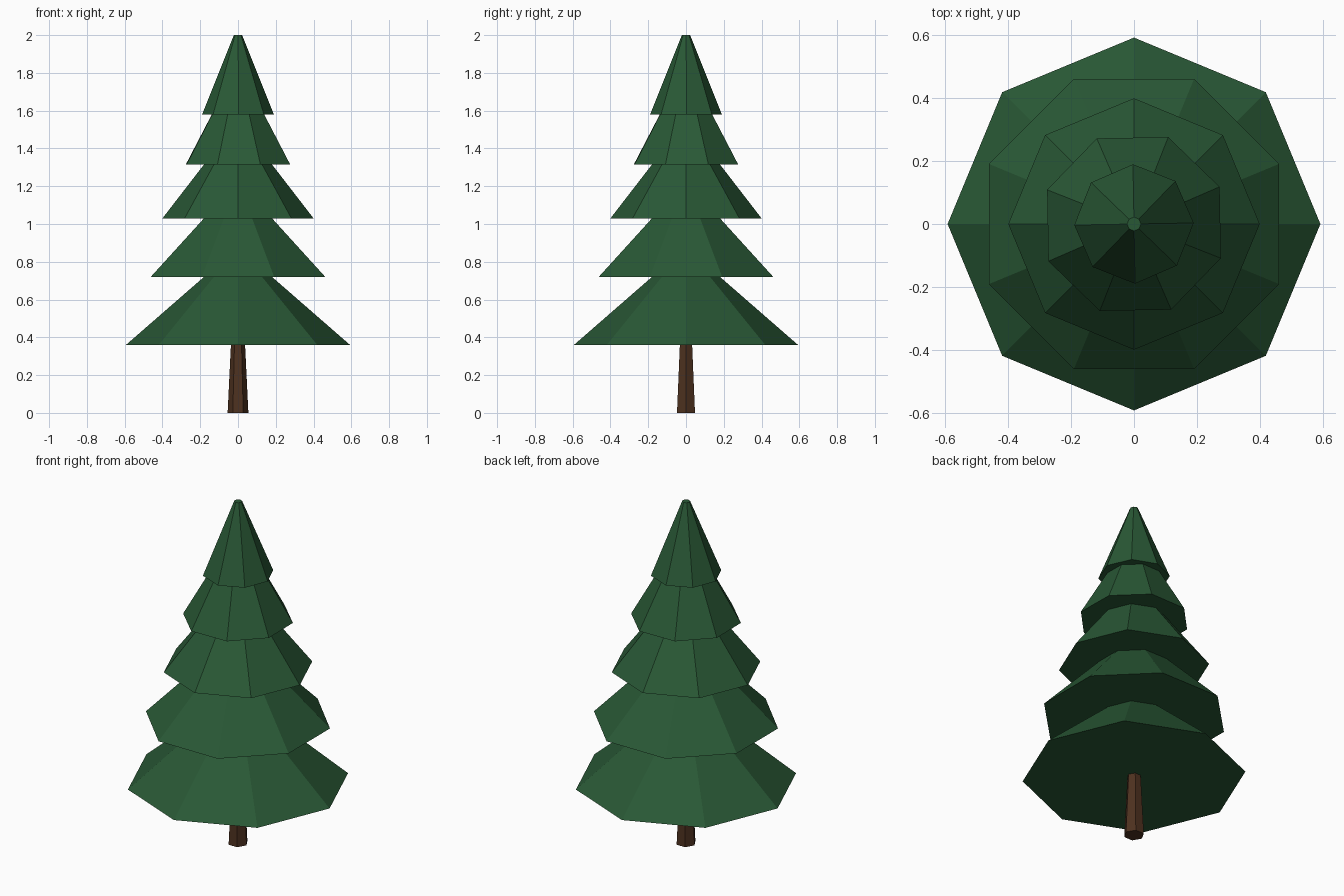
import bpy
import math

cube = bpy.data.objects.get("Cube")
if cube:
    bpy.data.objects.remove(cube, do_unlink=True)


def make_material(name, color):
    mat = bpy.data.materials.new(name)
    mat.use_nodes = True
    mat.diffuse_color = color
    mat.node_tree.nodes["Principled BSDF"].inputs["Base Color"].default_value = color
    return mat


def frustum(name, sides, z0, z1, r0, r1, turn, mat):
    """Closed, flat-shaded cone section; turn is the angle of its first corner from +x."""
    # A cone primitive starts its first corner on +y
    bpy.ops.mesh.primitive_cone_add(
        vertices=sides, radius1=r0, radius2=r1, depth=z1 - z0,
        location=(0, 0, (z0 + z1) / 2), rotation=(0, 0, math.radians(turn - 90)))
    obj = bpy.context.object
    obj.name = name
    bpy.ops.object.transform_apply(location=True, rotation=True, scale=True)
    obj.data.materials.append(mat)
    return obj


green = make_material("dark green needles", (0.022, 0.098, 0.036, 1))
brown = make_material("brown bark", (0.075, 0.031, 0.014, 1))

# Tapered six-sided trunk
frustum("trunk", 6, 0, 0.37, 0.055, 0.037, 0, brown)

# Stacked eight-sided branch tiers: z0, z1, bottom radius, top radius, turn
tiers = [
    (0.36, 0.72, 0.593, 0.18, 0),
    (0.72, 1.03, 0.50, 0.195, 22.5),
    (1.03, 1.315, 0.40, 0.18, 0),
    (1.315, 1.58, 0.297, 0.149, 23.5),
    (1.58, 2.0, 0.19, 0.022, 1),
]
for i, (z0, z1, r0, r1, turn) in enumerate(tiers, 1):
    frustum(f"branch_tier_{i}", 8, z0, z1, r0, r1, turn, green)
